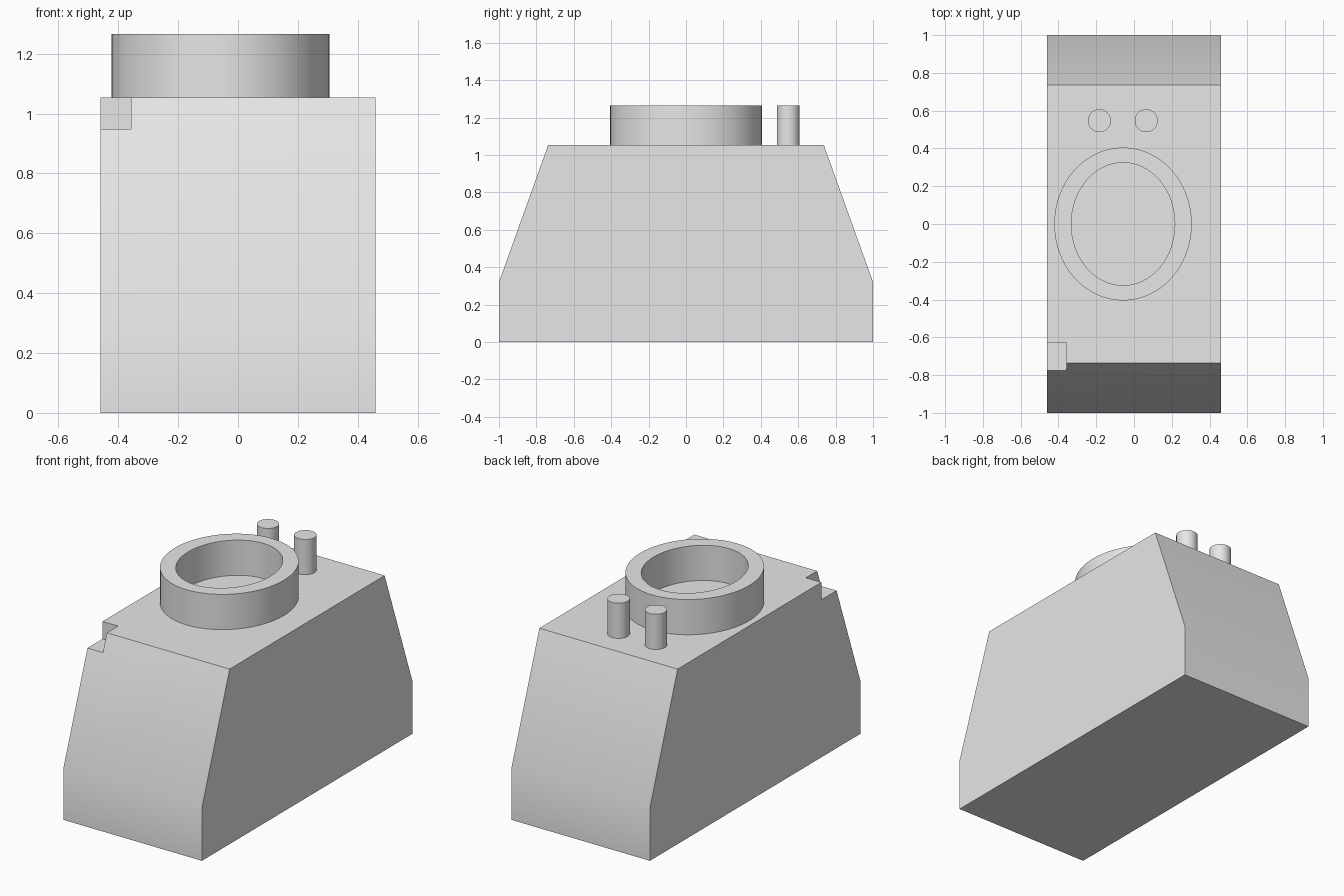
import bpy, bmesh
from math import cos, sin, pi, radians

cube = bpy.data.objects.get("Cube")
if cube:
    bpy.data.objects.remove(cube, do_unlink=True)

grey = bpy.data.materials.new("light_grey")
grey.use_nodes = True
colour = (0.8, 0.8, 0.8, 1)
grey.diffuse_color = colour
grey.node_tree.nodes["Principled BSDF"].inputs["Base Color"].default_value = colour

HALF_WIDTH, DECK, TOP = 0.46, 1.053, 1.265


def add_object(name, bm):
    bmesh.ops.recalc_face_normals(bm, faces=bm.faces)
    mesh = bpy.data.meshes.new(name)
    bm.to_mesh(mesh)
    bm.free()
    mesh.materials.append(grey)
    obj = bpy.data.objects.new(name, mesh)
    bpy.context.collection.objects.link(obj)
    return obj


def smooth(obj):
    bpy.ops.object.select_all(action='DESELECT')
    obj.select_set(True)
    bpy.context.view_layer.objects.active = obj
    bpy.ops.object.shade_smooth_by_angle(angle=radians(30))


def prism(name, profile, x0, x1):
    """Extrude a (y, z) profile along x."""
    bm = bmesh.new()
    face = bm.faces.new([bm.verts.new((x0, y, z)) for y, z in profile])
    ext = bmesh.ops.extrude_face_region(bm, geom=[face])
    verts = [v for v in ext["geom"] if isinstance(v, bmesh.types.BMVert)]
    bmesh.ops.translate(bm, verts=verts, vec=(x1 - x0, 0, 0))
    return add_object(name, bm)


# Housing with tapered front and back
half = [(1.0, 0.0), (1.0, 0.32), (0.737, DECK)]
profile = half + [(-y, z) for y, z in reversed(half)]
body = prism("housing", profile, -HALF_WIDTH, HALF_WIDTH)

# Corner notch
cutter = prism("notch_cutter", [(-0.9, 0.948), (-0.63, 0.948), (-0.63, 1.2), (-0.9, 1.2)],
               -0.6, -0.357)
cutter.hide_render = True
cut = body.modifiers.new("notch", 'BOOLEAN')
cut.operation = 'DIFFERENCE'
cut.solver = 'EXACT'
cut.object = cutter
bpy.ops.object.select_all(action='DESELECT')
body.select_set(True)
bpy.context.view_layer.objects.active = body
bpy.ops.object.modifier_apply(modifier=cut.name)
bpy.data.objects.remove(cutter, do_unlink=True)
smooth(body)

# Oval collar, open in the middle
SEGMENTS = 64
bm = bmesh.new()
loops = []
for rx, ry, z in [(0.364, 0.405, DECK), (0.364, 0.405, TOP),
                  (0.274, 0.325, TOP), (0.274, 0.325, DECK)]:
    angles = [2 * pi * i / SEGMENTS for i in range(SEGMENTS)]
    loops.append([bm.verts.new((-0.058 + rx * cos(a), ry * sin(a), z)) for a in angles])
for k in range(4):
    a, b = loops[k], loops[(k + 1) % 4]
    for i in range(SEGMENTS):
        j = (i + 1) % SEGMENTS
        bm.faces.new((a[i], a[j], b[j], b[i]))
smooth(add_object("collar", bm))

# Two pins behind the collar
for name, x in [("right_pin", -0.183), ("left_pin", 0.065)]:
    bm = bmesh.new()
    bmesh.ops.create_cone(bm, cap_ends=True, segments=32, radius1=0.061, radius2=0.061,
                          depth=TOP - DECK)
    bmesh.ops.translate(bm, verts=bm.verts, vec=(x, 0.547, (TOP + DECK) / 2))
    smooth(add_object(name, bm))
